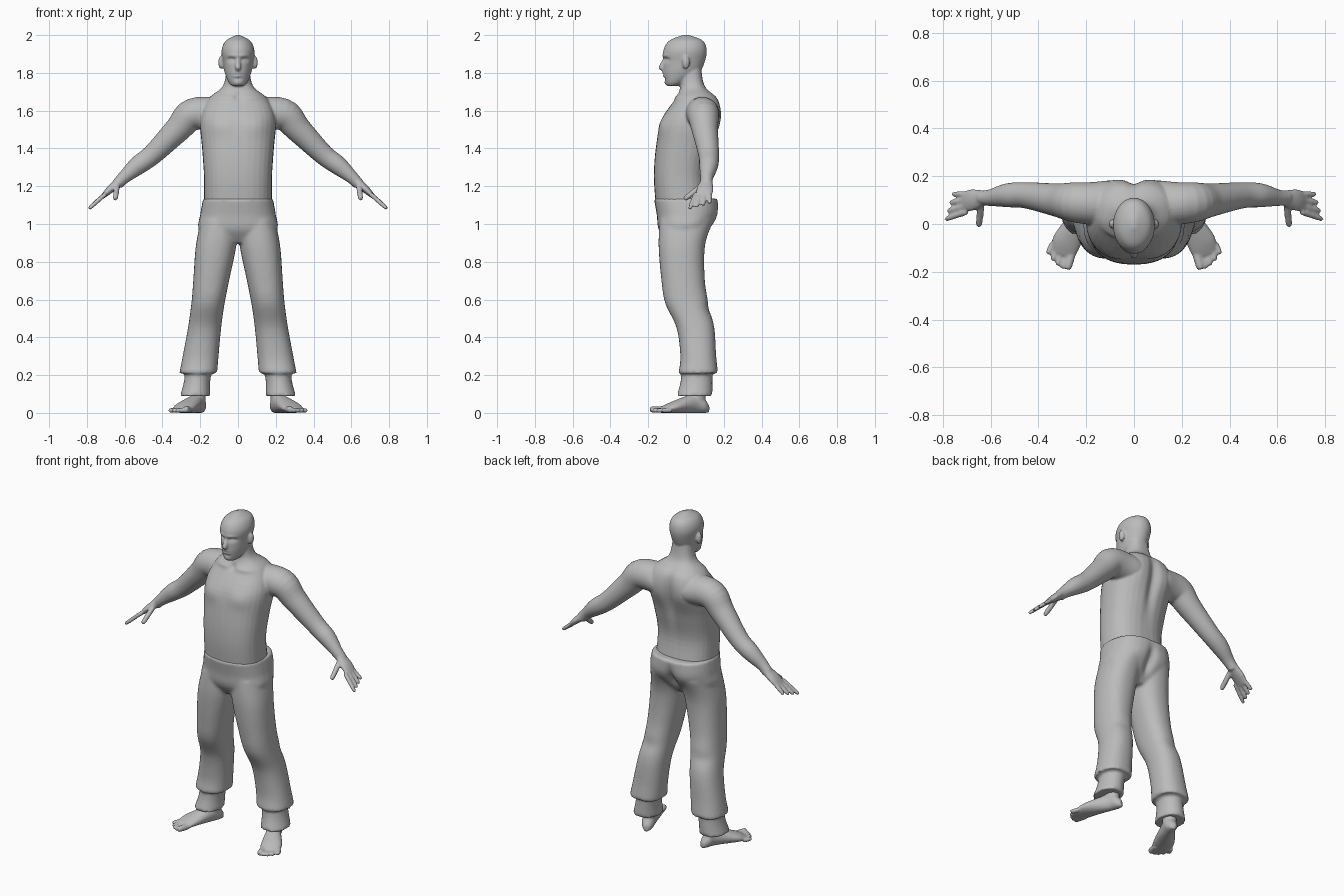
import bpy, bmesh, math
from mathutils import Matrix, Vector

if "Cube" in bpy.data.objects:
    bpy.data.objects.remove(bpy.data.objects["Cube"], do_unlink=True)

X, Y, Z = Matrix.Identity(3)

grey = bpy.data.materials.new("plain grey")
grey.use_nodes = True
grey.diffuse_color = (.5, .5, .5, 1)
grey.node_tree.nodes["Principled BSDF"].inputs["Base Color"].default_value = grey.diffuse_color


def smooth_rings(rings, steps):
    """Ease from ring to ring with slopes taken from the neighbours."""
    rows = [Vector(ring) for ring in rings]
    last = len(rows) - 1
    slopes = [(rows[min(i + 1, last)] - rows[max(i - 1, 0)]) / 2 for i in range(last + 1)]
    result = []
    for i in range(last):
        for step in range(steps):
            t = step / steps
            ease = t * t * (3 - 2 * t)
            result.append(rows[i].lerp(rows[i + 1], ease)
                          + slopes[i] * (t * (1 - t) ** 2) - slopes[i + 1] * (t * t * (1 - t)))
    return result + [rows[-1]]


def loft(bm, rings, ref, normal=None, mirror=False, power=2, sides=32, steps=5):
    """Skin rings of x, y, z, radius along ref and, where it differs, radius across."""
    rows = smooth_rings(rings, steps)
    centres = [Vector(row[:3]) for row in rows]
    for flip in ((1, -1) if mirror else (1,)):
        loops = []
        for i, (row, centre) in enumerate(zip(rows, centres)):
            ahead, behind = centres[min(i + 1, len(rows) - 1)], centres[max(i - 1, 0)]
            along = normal or (ahead - behind).normalized()
            u = (ref - along * ref.dot(along)).normalized()
            v = along.cross(u)
            loop = []
            for side in range(sides):
                angle = math.tau * side / sides
                c, s = (math.copysign(abs(f(angle)) ** (2 / power), f(angle))
                        for f in (math.cos, math.sin))
                point = centre + u * row[3] * c + v * row[-1] * s
                loop.append(bm.verts.new((point.x * flip, point.y, point.z)))
            loops.append(loop)
        for lower, upper in zip(loops, loops[1:]):
            for side in range(sides):
                bm.faces.new((lower[side - 1], lower[side], upper[side], upper[side - 1]))
        bm.faces.new(loops[0])
        bm.faces.new(loops[-1])


def column(bm, rows, x=0, lean=0, **options):
    """Upright loft of height, half width, front and back."""
    rings = [(x + lean * z, (front + back) / 2, z, width, (back - front) / 2)
             for z, width, front, back in rows]
    loft(bm, rings, X, Z, **options)


def digit(bm, base, tip, radius):
    """Tapered finger or toe on both sides."""
    base, tip = Vector(base), Vector(tip)
    rings = [(*base.lerp(tip, t), radius * scale) for t, scale in ((0, 1), (.5, 1), (.9, .9), (1, .5))]
    loft(bm, rings, Z, mirror=True, sides=12, steps=3)


def ball(bm, centre, size):
    """Ellipsoid on both sides."""
    for flip in (1, -1):
        place = Matrix.Translation((centre[0] * flip, *centre[1:])) @ Matrix.Diagonal((*size, 1))
        bmesh.ops.create_uvsphere(bm, u_segments=24, v_segments=16, radius=1, matrix=place)


def fuse(bm, name, voxel, rounds, dents):
    """Weld the solids into one skin, then press soft dents along y on both sides."""
    bmesh.ops.recalc_face_normals(bm, faces=bm.faces)
    mesh = bpy.data.meshes.new(name)
    bm.to_mesh(mesh)
    bm.free()
    body = bpy.data.objects.new(name, mesh)
    bpy.context.collection.objects.link(body)
    weld = body.modifiers.new("weld", "REMESH")
    weld.mode, weld.voxel_size = "VOXEL", voxel
    relax = body.modifiers.new("relax", "SMOOTH")
    relax.factor, relax.iterations = .5, rounds
    graph = bpy.context.evaluated_depsgraph_get()
    body.data = bpy.data.meshes.new_from_object(body.evaluated_get(graph))
    body.modifiers.clear()
    for vert in body.data.vertices:
        start = vert.co.copy()
        for x, y, z, width, height, depth in dents.values():
            offset = Vector(((abs(start.x) - x) / width, (start.y - y) / .06, (start.z - z) / height))
            if offset.length < 3:
                vert.co.y += depth * math.exp(-offset.length_squared)
    body.data.materials.clear()
    body.data.materials.append(grey)
    for face in body.data.polygons:
        face.use_smooth = True


# Torso and neck
bm = bmesh.new()
column(bm, [(1.1, .18, -.16, .13), (1.25, .18, -.17, .11), (1.4, .19, -.16, .14),
            (1.55, .2, -.13, .18), (1.66, .16, -.06, .17), (1.73, .08, -.03, .1),
            (1.83, .06, -.04, .08)], power=2.4)

# Arms and palms
loft(bm, [(.1, .08, 1.58, .09), (.24, .09, 1.58, .085), (.32, .1, 1.5, .07),
          (.45, .12, 1.37, .055), (.53, .12, 1.31, .05), (.6, .11, 1.25, .035),
          (.64, .11, 1.21, .03)], Y, mirror=True)
loft(bm, [(.62, .11, 1.23, .03, .025), (.68, .1, 1.18, .045, .02), (.72, .09, 1.14, .04, .01)],
     Y, mirror=True)

# Fingers and thumbs
for k in range(4):
    digit(bm, (.7, .05 + k * .025, 1.16), (.79 - k * .01, .02 + k * .035, 1.08 + k * .01), .012)
digit(bm, (.64, .08, 1.2), (.65, -.01, 1.13), .015)

# Head, nose and ears
column(bm, [(1.73, .03, -.1, -.04), (1.75, .05, -.11, 0), (1.8, .07, -.12, .07),
            (1.86, .08, -.12, .1), (1.92, .087, -.12, .11), (1.97, .065, -.09, .09),
            (2, .01, -.02, .02)])
loft(bm, [(0, -.11, 1.88, .01), (0, -.13, 1.83, .015), (0, -.12, 1.81, .01)], X, Z)
ball(bm, (.09, 0, 1.855), (.015, .02, .035))

fuse(bm, "upper_body", .0065, 3, {
    "eye sockets": (.034, -.11, 1.87, .02, .012, .016),
    "eyeballs": (.034, -.11, 1.866, .01, .006, -.008),
    "brows": (.03, -.12, 1.89, .03, .01, -.006),
    "lips": (0, -.12, 1.79, .02, .012, -.008),
    "mouth line": (0, -.12, 1.79, .02, .005, .008),
    "chin crease": (0, -.11, 1.77, .02, .007, .006),
    "chin": (0, -.1, 1.745, .02, .01, -.005),
    "spine furrow": (0, .17, 1.5, .03, .2, -.02),
    "shoulder blades": (.1, .17, 1.56, .06, .09, .012),
    "chest muscles": (.1, -.12, 1.52, .07, .05, -.01),
    "collar bones": (.08, -.05, 1.67, .06, .015, -.008),
    "throat notch": (0, -.04, 1.67, .02, .02, .012),
})

# Trousers: seat, bloused legs and cuffs
bm = bmesh.new()
column(bm, [(1.135, .185, -.17, .17), (1.05, .2, -.155, .165), (.97, .205, -.145, .12),
            (.9, .1, -.1, .06)], power=2.5)
column(bm, [(1.02, .1, -.14, .14), (.88, .107, -.145, .1), (.7, .095, -.13, .1),
            (.58, .088, -.11, .12), (.45, .088, -.05, .15), (.3, .095, -.03, .16),
            (.21, .1, -.04, .17)], x=.24, lean=-.14, mirror=True, power=2.3)
column(bm, [(.25, .07, -.02, .14), (.16, .07, -.03, .14), (.09, .08, -.05, .14)],
       x=.24, lean=-.14, mirror=True)
fuse(bm, "trousers", .01, 3, {
    "seat cleft": (0, .15, 1, .025, .08, -.03),
    "seat": (.09, .13, 1.03, .06, .06, .008),
    "knee folds": (.2, .13, .55, .08, .04, -.008),
})

# Feet: ankles, then soles resting on the ground, then toes
bm = bmesh.new()
column(bm, [(.03, .035, .02, .1), (.2, .045, .01, .11)], x=.21, mirror=True)
sole = [(.19, .12, .02, .015), (.2, .09, .04, .035), (.22, .04, .05, .04),
        (.28, -.07, .03, .06), (.3, -.13, .015, .05)]
stride = (sole[-1][0] - sole[0][0]) * X + (sole[-1][1] - sole[0][1]) * Y
loft(bm, [(x, y, height, height, width) for x, y, height, width in sole],
     Z, stride.normalized(), mirror=True)
for k in range(5):
    radius = .013 if k else .018
    digit(bm, (.26 + k * .02, -.12 + k * .01, radius),
          (.28 + k * .02, -.19 + k * k * .004, radius), radius)
fuse(bm, "feet", .006, 3, {"arches": (.2, -.03, .01, .02, .02, -.005)})
